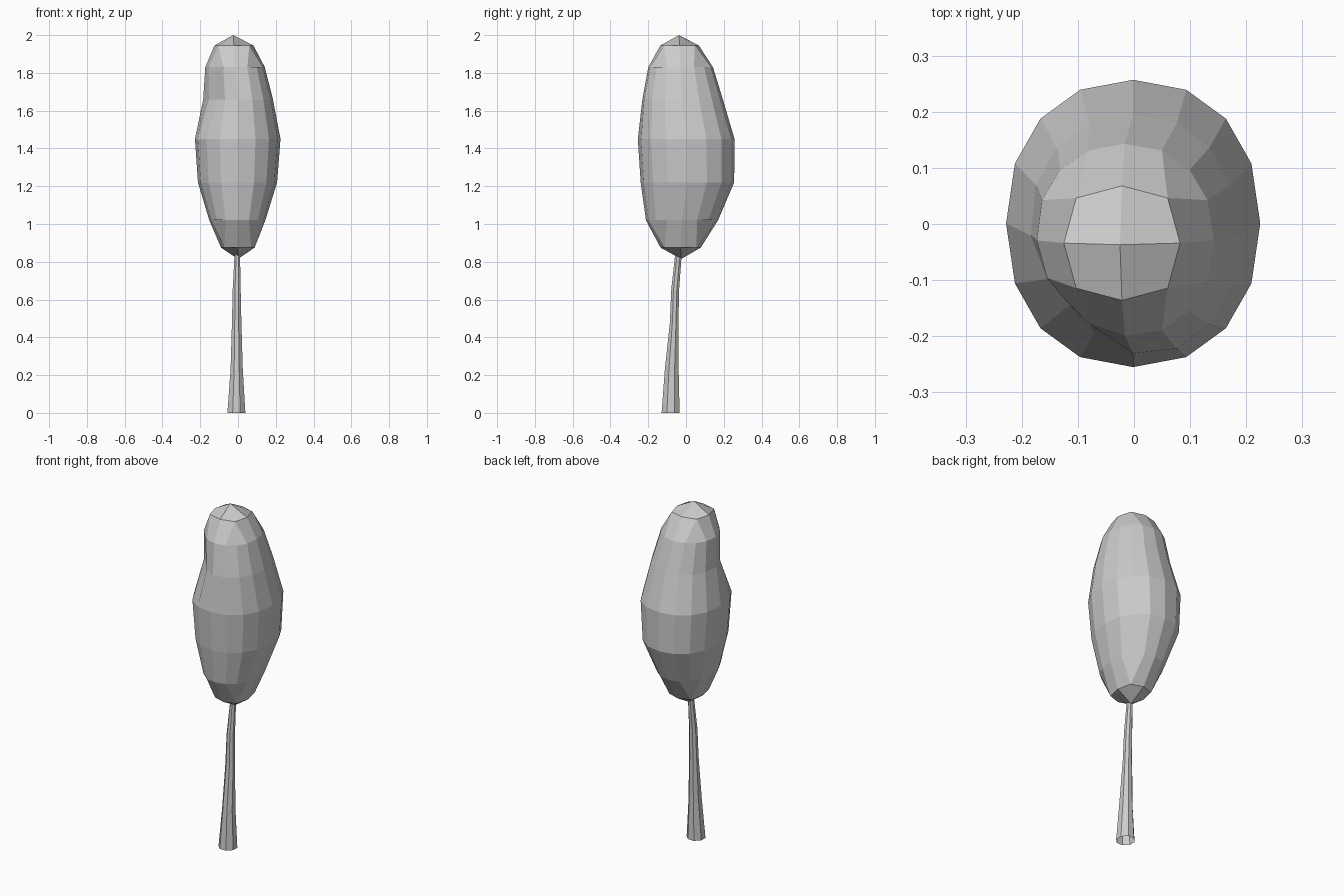
import bpy, bmesh
from math import sin, cos, pi, copysign, atan2, degrees, exp

if "Cube" in bpy.data.objects:
    bpy.data.objects.remove(bpy.data.objects["Cube"])


def finish(bm, name):
    bmesh.ops.recalc_face_normals(bm, faces=bm.faces)
    mesh = bpy.data.meshes.new(name)
    bm.to_mesh(mesh)
    bm.free()
    bpy.context.collection.objects.link(bpy.data.objects.new(name, mesh))


def ring_point(level, angle, power=2.0):
    """Point on a rounded outline given by z and its x / y extents."""
    z, x0, x1, y0, y1 = level
    c, s = cos(angle), sin(angle)
    px = copysign(abs(c) ** (2 / power), c)
    py = copysign(abs(s) ** (2 / power), s)
    return [(x0 + x1) / 2 + (x1 - x0) / 2 * px,
            (y0 + y1) / 2 + (y1 - y0) / 2 * py, z]


def square_angle(i, j):
    """Even angle around a square ring of grid points."""
    k = max(abs(i), abs(j))
    if abs(i) >= abs(j):
        a = j / k * pi / 4
        return a if i > 0 else pi - a
    a = i / k * pi / 4
    return pi / 2 - a if j > 0 else -pi / 2 + a


# Foliage: a 4 x 4 x 4 quad sphere; levels are z, x min, x max, y min, y max
crown = [
    (0.815, 0.0, 0.0, -0.025, -0.025),
    (0.875, -0.09, 0.088, -0.135, 0.078),
    (1.02, -0.152, 0.145, -0.212, 0.17),
    (1.22, -0.212, 0.207, -0.24, 0.255),
    (1.45, -0.228, 0.225, -0.255, 0.257),
    (1.66, -0.188, 0.185, -0.237, 0.195),
    (1.83, -0.175, 0.142, -0.202, 0.143),
    (1.945, -0.125, 0.082, -0.136, 0.068),
    (2.0, -0.025, -0.025, -0.037, -0.037),
]
bm = bmesh.new()
bmesh.ops.create_cube(bm, size=4)
bmesh.ops.subdivide_edges(bm, edges=bm.edges[:], cuts=3, use_grid_fill=True)
for v in bm.verts:
    i, j, k = (round(c) for c in v.co)
    r = max(abs(i), abs(j))
    row = 4 + k + (2 - r if k > 0 else r - 2)
    a = square_angle(i, j) if r else 0
    power = 2.9 if row in (1, 7) else 2.2
    p = ring_point(crown[row], a, power)
    # hollow in the upper front left
    dent = {5: 0.22, 6: 0.10}.get(row, 0)
    off = (degrees(a) % 360 - 226) / 30
    f = 1 - dent * exp(-off * off)
    v.co = (p[0] * f, p[1] * f, p[2])
finish(bm, "foliage")

# Trunk: eight-sided tapering tube with a slight bend, open at the ends
stem = [
    (0.0, -0.06, 0.043, -0.133, -0.03),
    (0.23, -0.042, 0.028, -0.115, -0.036),
    (0.48, -0.034, 0.02, -0.087, -0.038),
    (0.65, -0.03, 0.016, -0.08, -0.035),
    (0.83, -0.02, 0.012, -0.06, -0.022),
    (0.90, -0.018, 0.012, -0.055, -0.02),
]
bm = bmesh.new()
rings = [[bm.verts.new(ring_point(s, n * pi / 4 + pi / 8)) for n in range(8)] for s in stem]
for low, high in zip(rings, rings[1:]):
    for n in range(8):
        m = (n + 1) % 8
        bm.faces.new((low[n], low[m], high[m], high[n]))
finish(bm, "trunk")
